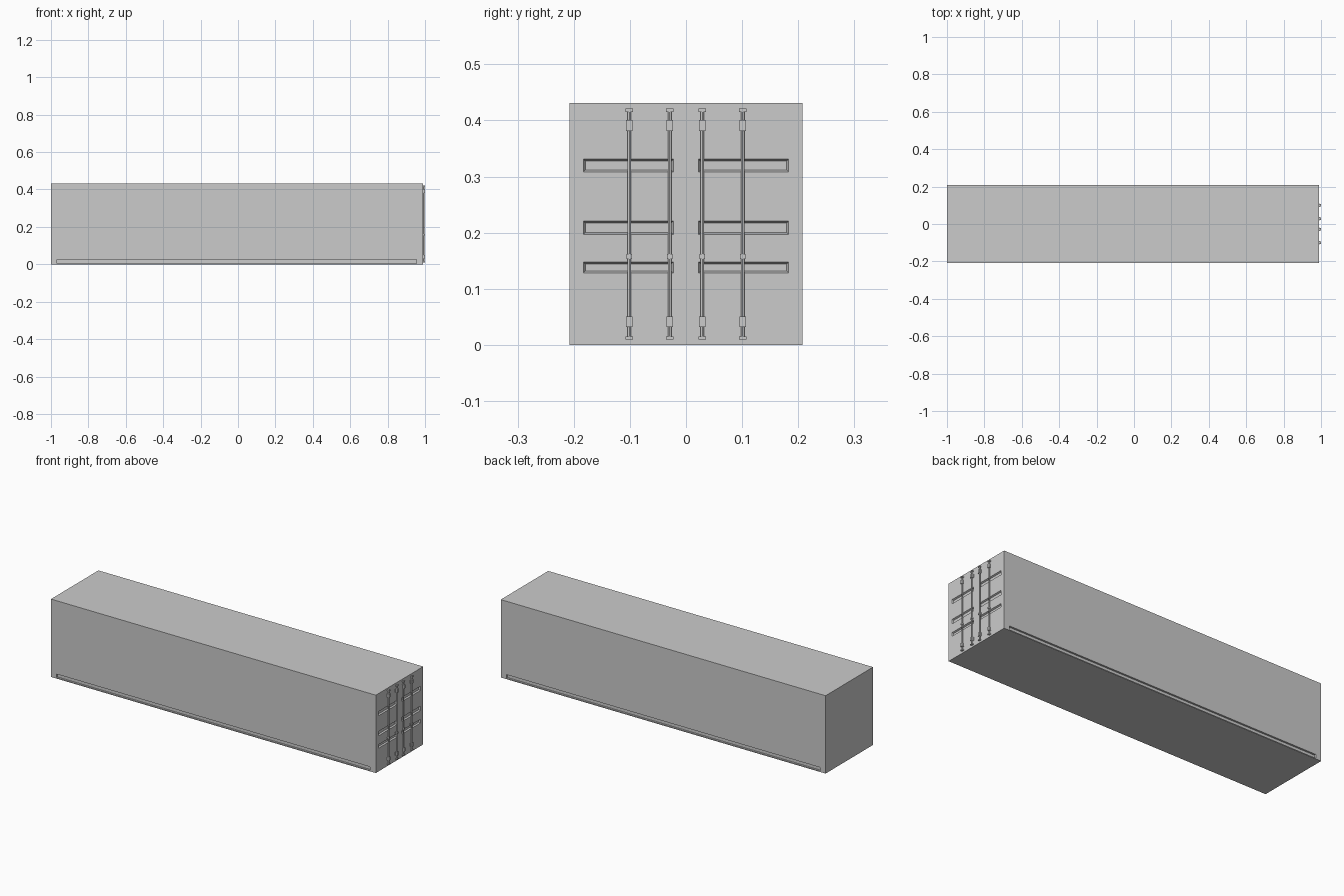
import bpy, bmesh
from mathutils import Matrix, Vector

if "Cube" in bpy.data.objects:
    bpy.data.objects.remove(bpy.data.objects["Cube"])

FACE = 0.989      # x of the door face
W = 0.2075        # half width
H = 0.431         # height


def add_box(bm, lo, hi):
    lo, hi = Vector(lo), Vector(hi)
    m = Matrix.Translation((lo + hi) / 2) @ Matrix.Diagonal((*(hi - lo), 1))
    return bmesh.ops.create_cube(bm, size=1, matrix=m)["verts"]


def add_rod(bm, y, z0, z1, r, x, sides=12):
    bmesh.ops.create_cone(bm, cap_ends=True, segments=sides, radius1=r, radius2=r,
                          depth=z1 - z0, matrix=Matrix.Translation((x, y, (z0 + z1) / 2)))


def finish(bm, name):
    me = bpy.data.meshes.new(name)
    bm.to_mesh(me)
    bm.free()
    ob = bpy.data.objects.new(name, me)
    bpy.context.collection.objects.link(ob)
    return ob


# Container shell
bm = bmesh.new()
add_box(bm, (-1, -W, 0), (FACE, W, H))
body = finish(bm, "container_body")

# Recesses: door panel slots with sloped walls, and a long groove on each side
bm = bmesh.new()
depth, draft = 0.008, 0.0035
for s in (-1, 1):
    for z0, z1 in ((0.128, 0.148), (0.197, 0.221), (0.308, 0.331)):
        y0, y1 = sorted((s * 0.0225, s * 0.183))
        verts = add_box(bm, (FACE - depth, y0, z0), (FACE + depth, y1, z1))
        cy, cz = (y0 + y1) / 2, (z0 + z1) / 2
        for v in verts:
            k = -draft if v.co.x < FACE else draft
            v.co.y += k if v.co.y > cy else -k
            v.co.z += k if v.co.z > cz else -k
    # undo the widening at the face level: slope passes through the opening size
    ya, yb = sorted((s * (W - 0.010), s * (W + 0.02)))
    add_box(bm, (-0.967, ya, 0.005), (0.955, yb, 0.025))
cutter = finish(bm, "recess_cutter")
cutter.hide_render = True
cutter.hide_viewport = False
mod = body.modifiers.new("recesses", "BOOLEAN")
mod.operation = "DIFFERENCE"
mod.solver = "EXACT"
mod.object = cutter
bpy.context.view_layer.objects.active = body
bpy.ops.object.modifier_apply(modifier=mod.name)
bpy.data.objects.remove(cutter)

# Door locking bars with end cams, bearing brackets and a mid guide
for i, y in enumerate((-0.101, -0.029, 0.029, 0.101)):
    bm = bmesh.new()
    add_rod(bm, y, 0.012, 0.418, 0.0034, FACE + 0.0045)
    for z0, z1 in ((0.010, 0.015), (0.415, 0.421)):          # end cams
        add_box(bm, (FACE - 0.001, y - 0.0065, z0), (FACE + 0.010, y + 0.0065, z1))
    for z0, z1 in ((0.032, 0.051), (0.381, 0.401)):          # brackets
        add_box(bm, (FACE - 0.001, y - 0.009, z0), (FACE + 0.002, y + 0.009, z1))
        add_box(bm, (FACE - 0.001, y - 0.0055, z0), (FACE + 0.011, y + 0.0055, z1))
    add_box(bm, (FACE - 0.001, y - 0.0085, 0.153), (FACE + 0.002, y + 0.0085, 0.162))
    add_box(bm, (FACE - 0.001, y - 0.005, 0.153), (FACE + 0.010, y + 0.005, 0.162))
    bar = finish(bm, f"locking_bar_{i + 1}")
    bpy.ops.object.select_all(action="DESELECT")
    bar.select_set(True)
    bpy.context.view_layer.objects.active = bar
    bpy.ops.object.shade_smooth_by_angle()
